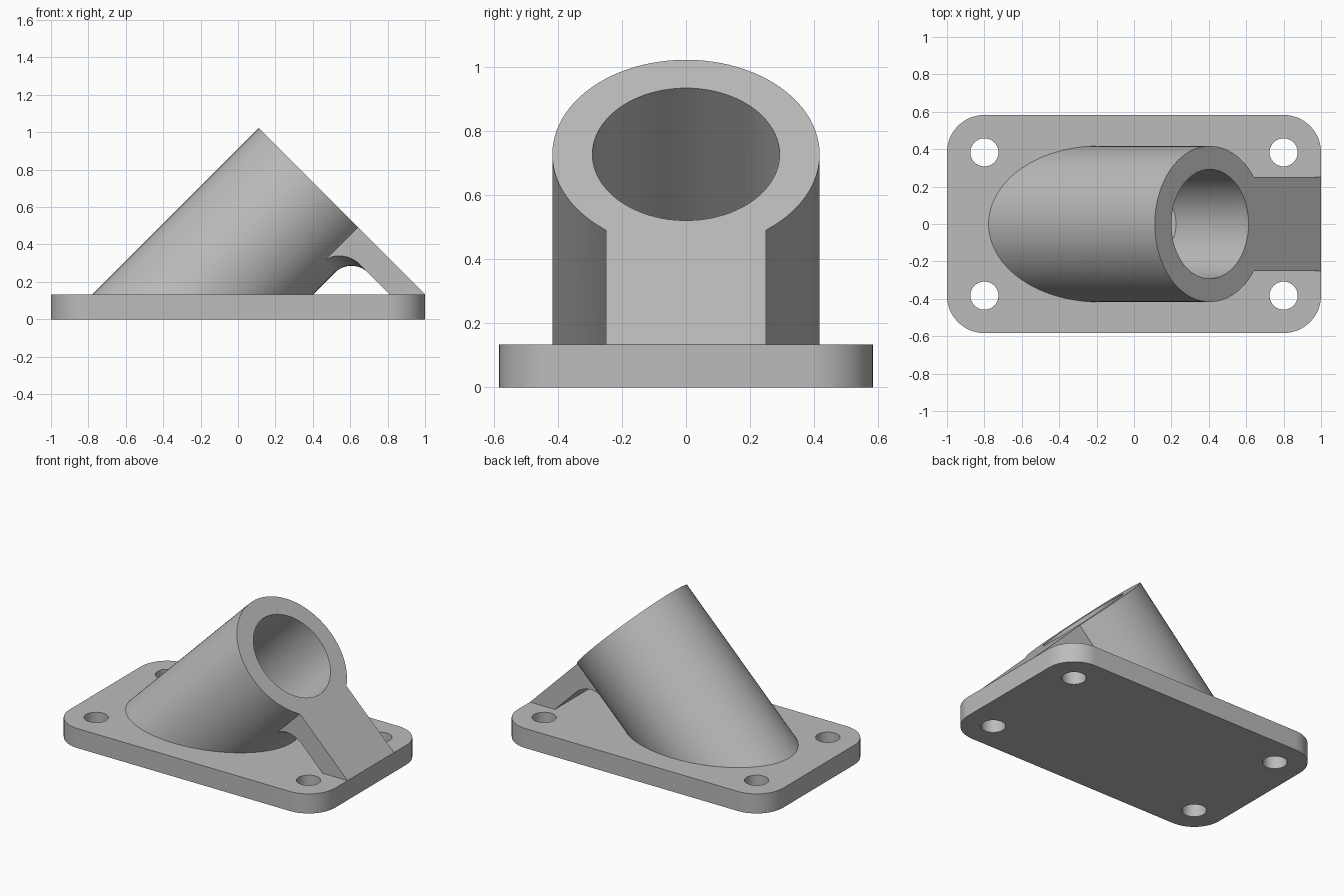
import bpy, bmesh
from math import sin, cos, pi, radians
from mathutils import Matrix

if "Cube" in bpy.data.objects:
    bpy.data.objects.remove(bpy.data.objects["Cube"])

T = 0.133             # plate and rib thickness
R, BORE = 0.417, 0.292  # tube radii
FILLET = 0.128
HALF_Y = 0.583
# tilted frame: origin at the centre of the tube's end face, z along its axis
TILT = Matrix.Translation((0.406, 0, 0.727)) @ Matrix.Rotation(radians(45), 4, 'Y')

grey = bpy.data.materials.new("plain grey")
grey.use_nodes = True
grey.diffuse_color = (0.5, 0.5, 0.5, 1)
grey.node_tree.nodes["Principled BSDF"].inputs["Base Color"].default_value = (0.5, 0.5, 0.5, 1)


def finish(name, bm, matrix=Matrix()):
    bm.transform(matrix)
    bmesh.ops.recalc_face_normals(bm, faces=bm.faces)
    mesh = bpy.data.meshes.new(name)
    bm.to_mesh(mesh)
    bm.free()
    mesh.materials.append(grey)
    ob = bpy.data.objects.new(name, mesh)
    bpy.context.collection.objects.link(ob)
    return ob


def prism(name, points, direction, matrix=Matrix()):
    bm = bmesh.new()
    face = bm.faces.new([bm.verts.new(p) for p in points])
    new = bmesh.ops.extrude_face_region(bm, geom=[face])["geom"]
    bmesh.ops.translate(bm, vec=direction, verts=[g for g in new if isinstance(g, bmesh.types.BMVert)])
    return finish(name, bm, matrix)


def rod(name, radius, low, high, matrix=Matrix(), sides=96):
    ring = [(radius * cos(2 * pi * i / sides), radius * sin(2 * pi * i / sides), low) for i in range(sides)]
    return prism(name, ring, (0, 0, high - low), matrix)


def combine(ob, other, operation):
    mod = ob.modifiers.new("combine", 'BOOLEAN')
    mod.object, mod.operation, mod.solver = other, operation, 'EXACT'
    bpy.context.view_layer.objects.active = ob
    bpy.ops.object.modifier_apply(modifier=mod.name)
    bpy.data.objects.remove(other)


def smooth(ob):
    bpy.ops.object.select_all(action='DESELECT')
    ob.select_set(True)
    bpy.context.view_layer.objects.active = ob
    bpy.ops.object.shade_smooth_by_angle(angle=radians(25))


# base plate with rounded corners and four bolt holes
outline, radius, steps = [], 0.2, 16
corners = [(1, 1), (-1, 1), (-1, -1), (1, -1)]
for k, (sx, sy) in enumerate(corners):
    for i in range(steps + 1):
        a = (k + i / steps) * pi / 2
        outline.append((sx * (1 - radius) + radius * cos(a), sy * (HALF_Y - radius) + radius * sin(a), 0))
plate = prism("base_plate", outline, (0, 0, T))
for sx, sy in corners:
    hole = rod("bolt_hole", 0.075, -0.1, 0.3, Matrix.Translation((sx * 0.8, sy * 0.383, 0)), 48)
    combine(plate, hole, 'DIFFERENCE')
smooth(plate)

# support rib: a turned flange with a fillet, narrowed to a strip on the low side
inner = R - 0.001
profile = [(0, 0, 0.2), (1.1, 0, 0.2), (1.1, 0, -T)]
for i in range(17):
    a = pi / 2 * (1 + i / 16)
    profile.append((inner + FILLET + FILLET * cos(a), 0, -T - FILLET + FILLET * sin(a)))
profile += [(inner - 0.03, 0, -T - FILLET), (0, 0, -T - FILLET)]
bm = bmesh.new()
verts = [bm.verts.new(p) for p in profile]
edges = [bm.edges.new(pair) for pair in zip(verts, verts[1:])]
bmesh.ops.spin(bm, geom=verts + edges, cent=(0, 0, 0), axis=(0, 0, 1), angle=2 * pi, steps=96)
bmesh.ops.remove_doubles(bm, verts=bm.verts, dist=0.0001)
rib = finish("support_rib", bm, TILT)
strip = prism("rib_strip", [(0, -0.25, -0.8), (1.3, -0.25, -0.8), (1.3, 0.25, -0.8), (0, 0.25, -0.8)],
              (0, 0, 1.3), TILT)
combine(rib, strip, 'INTERSECT')

# slanted tube joined to the rib, bored, then trimmed to the end face and the plate
tube = rod("slanted_tube_and_rib", R, -1.8, 0.2, TILT)
combine(tube, rib, 'UNION')
combine(tube, rod("bore", BORE, -2, 0.4, TILT), 'DIFFERENCE')
wedge = prism("trim_wedge", [(1, -1, T), (-1, -1, T), (0, -1, 1 + T)], (0, 2, 0))
combine(tube, wedge, 'INTERSECT')
smooth(tube)
